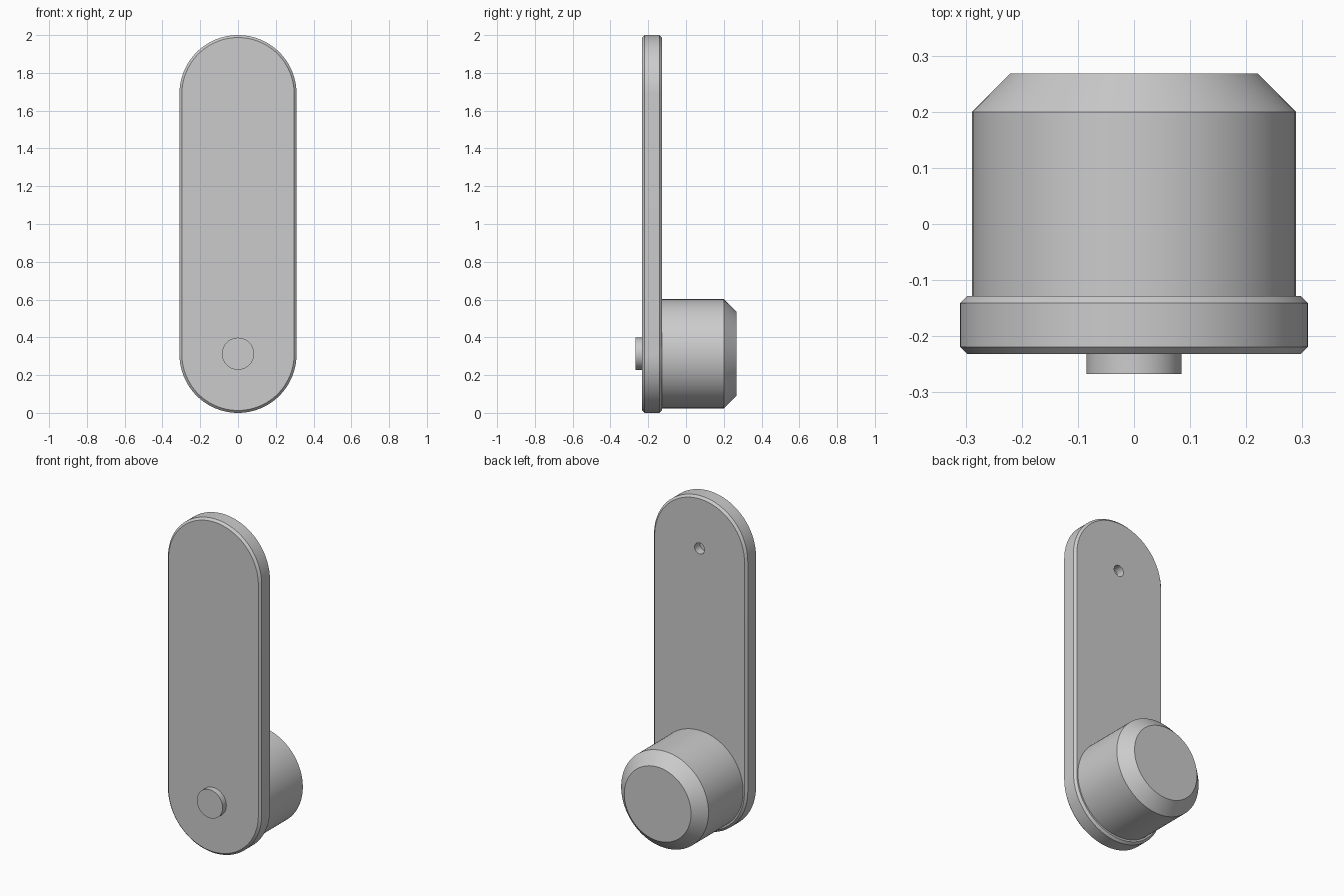
import bpy
import bmesh
from math import cos, sin, pi

SEGMENTS = 96

cube = bpy.data.objects.get("Cube")
if cube:
    bpy.data.objects.remove(cube, do_unlink=True)

# Single plain grey for the whole fitting
grey = bpy.data.materials.new("plain_grey")
grey.use_nodes = True
colour = (0.6, 0.6, 0.6, 1)
grey.diffuse_color = colour
grey.node_tree.nodes["Principled BSDF"].inputs["Base Color"].default_value = colour


def rounded_solid(name, z_low, z_high, profile):
    """Loft rounded outlines along y; profile holds (y, radius) pairs."""
    bm = bmesh.new()
    half = SEGMENTS // 2
    rings = []
    for y, radius in profile:
        ring = []
        for centre, start in ((z_high, 0), (z_low, pi)):
            for i in range(half + 1):
                a = start + pi * i / half
                ring.append(bm.verts.new((radius * cos(a), y, centre + radius * sin(a))))
        rings.append(ring)
    for a, b in zip(rings, rings[1:]):
        for i in range(len(a)):
            j = (i + 1) % len(a)
            bm.faces.new((a[i], a[j], b[j], b[i]))
    bm.faces.new(rings[0])
    bm.faces.new(rings[-1])
    bmesh.ops.remove_doubles(bm, verts=bm.verts, dist=0.00001)
    bmesh.ops.recalc_face_normals(bm, faces=bm.faces)
    mesh = bpy.data.meshes.new(name)
    bm.to_mesh(mesh)
    bm.free()
    mesh.materials.append(grey)
    obj = bpy.data.objects.new(name, mesh)
    bpy.context.collection.objects.link(obj)
    return obj


def select_only(obj):
    bpy.ops.object.select_all(action='DESELECT')
    obj.select_set(True)
    bpy.context.view_layer.objects.active = obj


LOW, HIGH = 0.31, 1.69     # centres of the plate's rounded ends
FRONT, BACK = -0.232, -0.128
BEVEL = 0.013

# Long plate with chamfered rims
plate = rounded_solid("plate", LOW, HIGH, [
    (FRONT, 0.31 - BEVEL), (FRONT + BEVEL, 0.31),
    (BACK - BEVEL, 0.31), (BACK, 0.31 - BEVEL)])

# Blind hole in the back of the plate
cutter = rounded_solid("hole_cutter", HIGH, HIGH, [(BACK - 0.05, 0.033), (BACK + 0.05, 0.033)])
cutter.hide_render = True
hole = plate.modifiers.new("hole", 'BOOLEAN')
hole.operation = 'DIFFERENCE'
hole.solver = 'EXACT'
hole.object = cutter
select_only(plate)
bpy.ops.object.modifier_apply(modifier=hole.name)
bpy.data.objects.remove(cutter, do_unlink=True)

# Round knob behind the plate, with a chamfered end
knob = rounded_solid("knob", LOW + 0.003, LOW + 0.003, [
    (BACK, 0.289), (0.2, 0.289), (0.268, 0.221)])

# Small round button on the front
button = rounded_solid("button", LOW + 0.003, LOW + 0.003, [
    (-0.267, 0.085), (FRONT, 0.085)])

for part in (plate, knob, button):
    select_only(part)
    bpy.ops.object.shade_smooth_by_angle()
